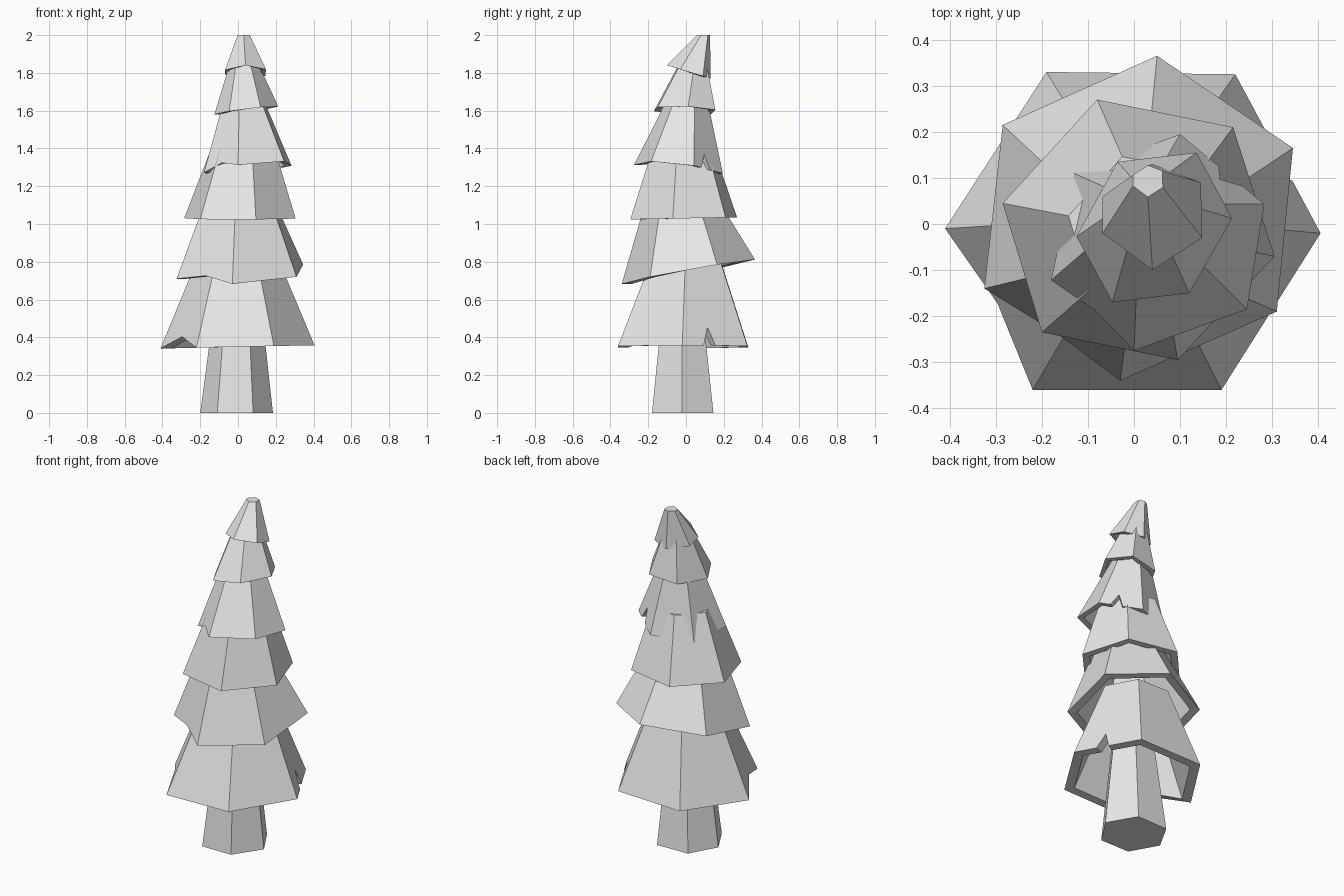
import bpy
import bmesh
from mathutils import Vector

if "Cube" in bpy.data.objects:
    bpy.data.objects.remove(bpy.data.objects["Cube"], do_unlink=True)

grey = bpy.data.materials.new("plain_grey")
grey.use_nodes = True
COLOUR = (0.8, 0.8, 0.8, 1)
grey.diffuse_color = COLOUR
grey.node_tree.nodes["Principled BSDF"].inputs["Base Color"].default_value = COLOUR


def finish(name, bm):
    """Turn a bmesh into a flat-shaded grey object."""
    bmesh.ops.recalc_face_normals(bm, faces=bm.faces)
    mesh = bpy.data.meshes.new(name)
    bm.to_mesh(mesh)
    bm.free()
    mesh.materials.append(grey)
    obj = bpy.data.objects.new(name, mesh)
    bpy.context.collection.objects.link(obj)
    return obj


def resize(points, centre, scale, new_centre):
    """Scale a ring about its centre and move it to a level new centre."""
    return [Vector((new_centre.x + (p.x - centre.x) * scale,
                    new_centre.y + (p.y - centre.y) * scale,
                    new_centre.z)) for p in points]


def hollow_tier(name, corners, height, tilt, top, top_scale, lip=0.85, notches=()):
    """Six-sided hollow skirt: outer wall, flat lip and inner wall.
    Each notch is (side, position, half width, lift towards the top)."""
    bm = bmesh.new()
    rim = [Vector((x, y, height + tilt[0] * x + tilt[1] * y)) for x, y in corners]
    centre = sum(rim, Vector()) / len(rim)
    top = Vector(top)
    crown = resize(rim, centre, top_scale, top)
    roof = resize(rim, centre, top_scale * 0.75, top - Vector((0, 0, 0.04)))
    inner = [centre.lerp(p, lip) for p in rim]
    for p, q in zip(inner, rim):
        p.z = q.z
    count = len(rim)

    def edge_points(low, high, side):
        """Points along one lower edge, including any notch in it."""
        nxt = (side + 1) % count
        points = [low[side]]
        for where, t, half, lift in notches:
            if where != side:
                continue
            on_rim = low[side].lerp(low[nxt], t)
            peak = on_rim.lerp(high[side].lerp(high[nxt], t), lift)
            if half < t:
                points += [low[side].lerp(low[nxt], t - half), peak,
                           low[side].lerp(low[nxt], t + half)]
            else:
                points.append(peak)
        return points + [low[nxt]]

    def face(points):
        bm.faces.new([bm.verts.new(p) for p in points])

    for i in range(count):
        j = (i + 1) % count
        outside = edge_points(rim, crown, i)
        inside = edge_points(inner, roof, i)
        face(outside + [crown[j], crown[i]])
        face(inside + [roof[j], roof[i]])
        for k in range(len(outside) - 1):
            face([outside[k], outside[k + 1], inside[k + 1], inside[k]])
    face(crown)
    face(roof)
    bmesh.ops.remove_doubles(bm, verts=bm.verts, dist=0.0005)
    return finish(name, bm)


# Tapered six-sided trunk
trunk_ring = [Vector((x, y, 0)) for x, y in (
    (0.185, -0.02), (0.09, 0.145), (-0.11, 0.14),
    (-0.2, -0.02), (-0.11, -0.18), (0.08, -0.18))]
trunk_centre = sum(trunk_ring, Vector()) / len(trunk_ring)
upper_ring = resize(trunk_ring, trunk_centre, 0.5, Vector((0, -0.02, 0.79)))
bm = bmesh.new()
base = [bm.verts.new(p) for p in trunk_ring]
head = [bm.verts.new(p) for p in upper_ring]
bm.faces.new(base)
bm.faces.new(head)
for i in range(len(base)):
    j = (i + 1) % len(base)
    bm.faces.new([base[i], base[j], head[j], head[i]])
finish("trunk", bm)

# Branch tiers, from the lowest to the tip
hollow_tier("branch_tier_lowest",
            [(0.405, -0.02), (0.22, 0.325), (-0.19, 0.33),
             (-0.41, -0.01), (-0.22, -0.36), (0.19, -0.36)],
            height=0.35, tilt=(0.02, 0), top=(0, 0, 0.84), top_scale=0.5,
            notches=[(0, 0.42, 0.09, 0.2), (3, 0.5, 0.5, 0.12)])

hollow_tier("branch_tier_second",
            [(0.345, 0.165), (0.05, 0.365), (-0.285, 0.215),
             (-0.325, -0.14), (-0.03, -0.34), (0.31, -0.19)],
            height=0.745, tilt=(0.03, 0.18), top=(0.01, -0.02, 1.12), top_scale=0.55,
            notches=[(3, 0.5, 0.5, 0.07)])

hollow_tier("branch_tier_third",
            [(0.305, -0.07), (0.215, 0.21), (-0.08, 0.27),
             (-0.285, 0.045), (-0.2, -0.235), (0.095, -0.295)],
            height=1.03, tilt=(0, 0.02), top=(0.025, -0.015, 1.4), top_scale=0.57)

hollow_tier("branch_tier_fourth",
            [(0.283, 0.043), (0.1, 0.195), (-0.13, 0.11),
             (-0.18, -0.122), (0, -0.275), (0.245, -0.185)],
            height=1.28, tilt=(0.12, -0.12), top=(0.03, 0.01, 1.68), top_scale=0.42,
            notches=[(0, 0.4, 0.14, 0.2), (3, 0.5, 0.5, 0.08)])

hollow_tier("branch_tier_fifth",
            [(0.213, 0.012), (0.136, 0.155), (-0.036, 0.135),
             (-0.125, -0.027), (-0.047, -0.17), (0.12, -0.15)],
            height=1.595, tilt=(0.13, -0.05), top=(0.03, 0.04, 1.87), top_scale=0.4,
            lip=0.82)

hollow_tier("branch_tier_tip",
            [(0.148, -0.03), (0.145, 0.09), (0.04, 0.13),
             (-0.068, 0.06), (-0.068, -0.02), (0.04, -0.1)],
            height=1.81, tilt=(0, -0.3), top=(0.03, 0.095, 2), top_scale=0.3,
            lip=0.8)
